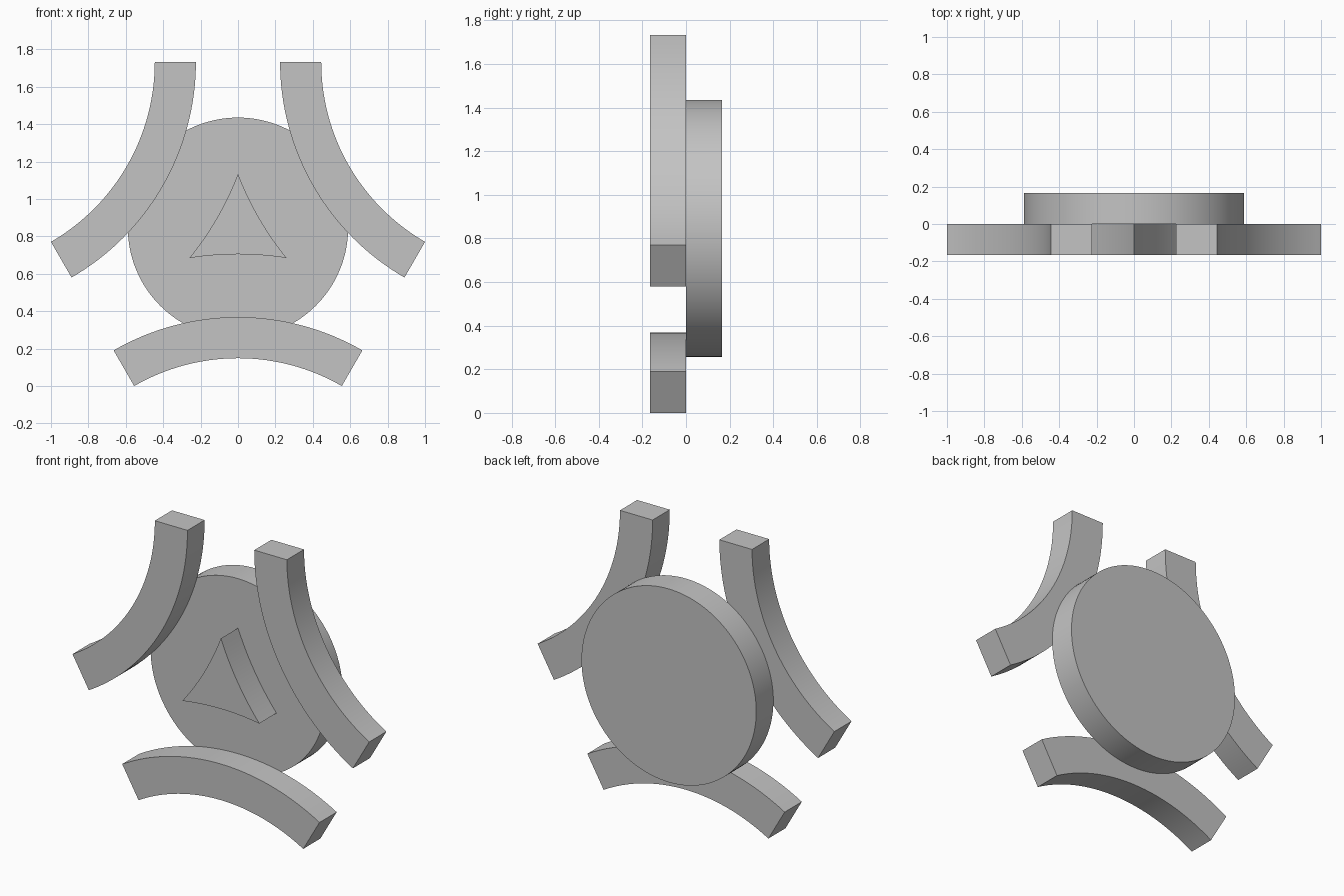
import bpy, bmesh, math
from math import cos, sin, radians, pi

cube = bpy.data.objects.get("Cube")
if cube:
    bpy.data.objects.remove(cube, do_unlink=True)

# Shared dimensions
CENTRE_Z = 0.834      # middle of the three-fold layout
ARC_DIST = 1.7956     # distance from the middle to each arc's own centre
OUTER, INNER = 1.33, 1.11
TRI_RADIUS = 1.666    # triangle edges share the arcs' centres
DEPTH = 0.165

grey = bpy.data.materials.new("plain grey")
grey.use_nodes = True
colour = (0.55, 0.55, 0.55, 1)
grey.diffuse_color = colour
grey.node_tree.nodes["Principled BSDF"].inputs["Base Color"].default_value = colour


def arc(cx, cz, radius, start, end, steps):
    """Points along a circular arc in the front plane."""
    return [(cx + radius * cos(start + (end - start) * i / steps),
             cz + radius * sin(start + (end - start) * i / steps))
            for i in range(steps + 1)]


def prism(name, outline, y0, y1):
    """Extrude a front-plane outline from y0 to y1."""
    bm = bmesh.new()
    face = bm.faces.new([bm.verts.new((x, y0, z)) for x, z in outline])
    grown = bmesh.ops.extrude_face_region(bm, geom=[face])
    verts = [g for g in grown["geom"] if isinstance(g, bmesh.types.BMVert)]
    bmesh.ops.translate(bm, verts=verts, vec=(0, y1 - y0, 0))
    bmesh.ops.recalc_face_normals(bm, faces=bm.faces)
    mesh = bpy.data.meshes.new(name)
    bm.to_mesh(mesh)
    bm.free()
    mesh.materials.append(grey)
    obj = bpy.data.objects.new(name, mesh)
    bpy.context.collection.objects.link(obj)
    bpy.ops.object.select_all(action="DESELECT")
    obj.select_set(True)
    bpy.context.view_layer.objects.active = obj
    bpy.ops.object.shade_smooth_by_angle(angle=radians(25))


# Round backing disk
prism("backing_disk", arc(0, 0.846, 0.589, 0, 2 * pi, 128)[:-1], 0, DEPTH)

# Three curved arms, and the triangle edges that run concentric with them
triangle = []
half = math.asin(0.2592 / TRI_RADIUS)
for k, name in enumerate(("bottom_arm", "left_arm", "right_arm")):
    out = radians(-90 + 120 * k)
    cx, cz = ARC_DIST * cos(out), CENTRE_Z + ARC_DIST * sin(out)
    mid, span = out + pi, radians(30)
    outline = (arc(cx, cz, OUTER, mid + span, mid - span, 32)
               + arc(cx, cz, INNER, mid - span, mid + span, 32))
    prism(name, outline, -DEPTH, 0)
    triangle += arc(cx, cz, TRI_RADIUS, mid + half, mid - half, 12)[:-1]

# Raised centre triangle with slightly hollow sides
prism("centre_triangle", triangle, -DEPTH, 0)
